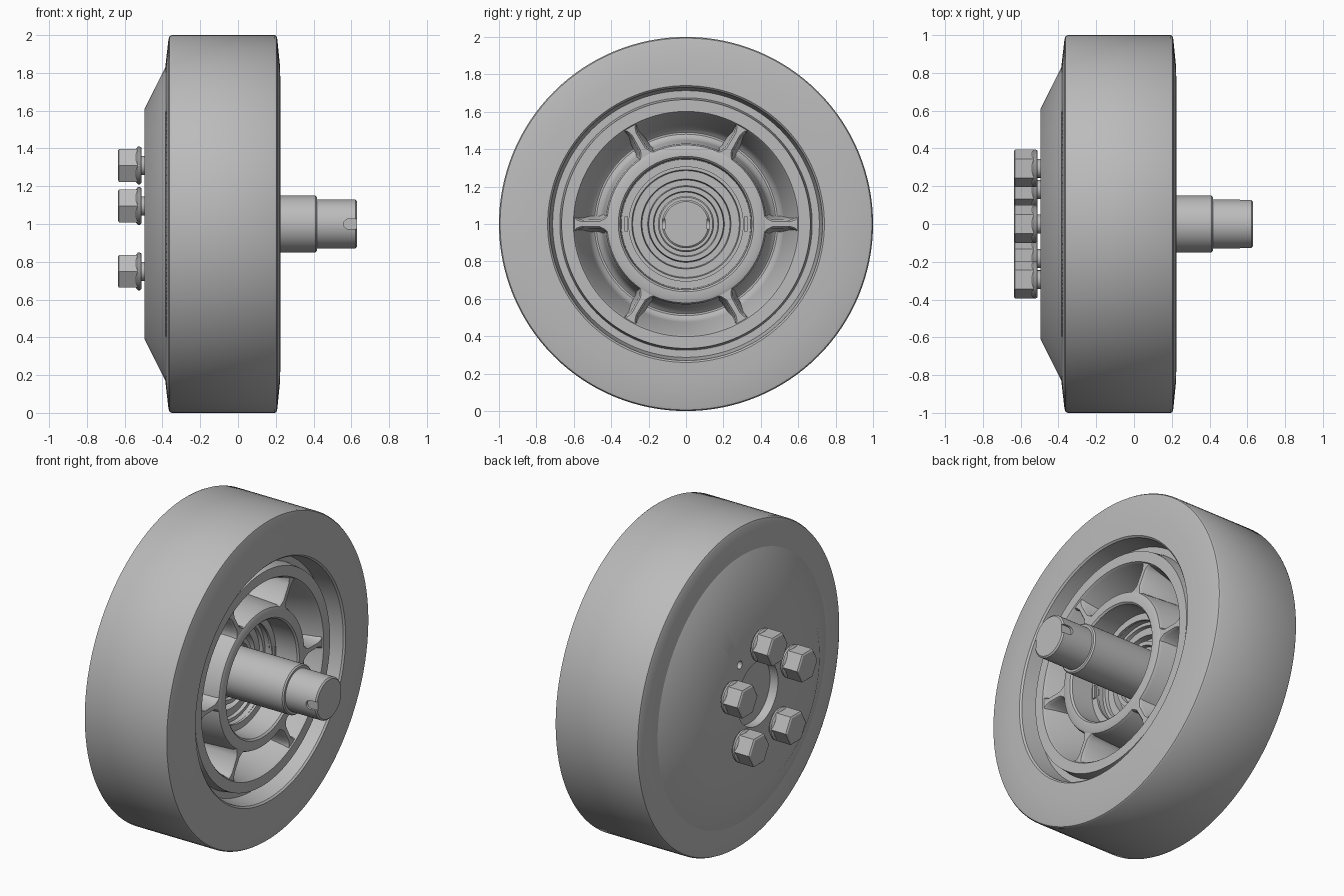
import bpy
import bmesh
from math import cos, sin, pi, radians

cube = bpy.data.objects.get("Cube")
if cube:
    bpy.data.objects.remove(cube, do_unlink=True)

grey = bpy.data.materials.new("plain grey")
grey.use_nodes = True
COLOUR = (0.5, 0.5, 0.5, 1)
grey.diffuse_color = COLOUR
grey.node_tree.nodes["Principled BSDF"].inputs["Base Color"].default_value = COLOUR


def finish(name, bm, at=(0, 0, 1)):
    """Turn a bmesh into a named grey object."""
    bmesh.ops.remove_doubles(bm, verts=bm.verts, dist=1e-5)
    bmesh.ops.recalc_face_normals(bm, faces=bm.faces)
    mesh = bpy.data.meshes.new(name)
    bm.to_mesh(mesh)
    bm.free()
    mesh.materials.append(grey)
    obj = bpy.data.objects.new(name, mesh)
    obj.location = at
    bpy.context.collection.objects.link(obj)
    return obj


def lathe(name, profile, segments=128, closed=True, at=(0, 0, 1)):
    """Revolve (x, radius) points around the x axis."""
    bm = bmesh.new()
    rings = []
    for i in range(segments):
        a = 2 * pi * i / segments
        rings.append([bm.verts.new((x, r * cos(a), r * sin(a))) for x, r in profile])
    count = len(profile)
    for i in range(segments):
        here, there = rings[i], rings[(i + 1) % segments]
        for j in range(count if closed else count - 1):
            k = (j + 1) % count
            bm.faces.new((here[j], here[k], there[k], there[j]))
    return finish(name, bm, at)


def box(name, size, at):
    bm = bmesh.new()
    bmesh.ops.create_cube(bm, size=1)
    bmesh.ops.scale(bm, vec=size, verts=bm.verts)
    return finish(name, bm, at)


def activate(obj):
    bpy.ops.object.select_all(action="DESELECT")
    obj.select_set(True)
    bpy.context.view_layer.objects.active = obj


def cut(target, cutter):
    mod = target.modifiers.new("cut", "BOOLEAN")
    mod.operation = "DIFFERENCE"
    mod.solver = "EXACT"
    mod.object = cutter
    activate(target)
    bpy.ops.object.modifier_apply(modifier=mod.name)
    bpy.data.objects.remove(cutter, do_unlink=True)


def smooth(obj, angle=35):
    activate(obj)
    bpy.ops.object.shade_smooth_by_angle(angle=radians(angle))


# Tyre with rounded shoulders
smooth(lathe("tyre", [
    (-.35, 1), (.195, 1), (.204, .994), (.208, .98), (.222, .84), (.225, .74),
    (.215, .73), (.08, .71), (.08, .61), (-.3, .61), (-.385, .83),
    (-.368, .98), (-.362, .994)]))

# Hub: closed cone-edged back, annular trough and stepped bore on the other side
hub = lathe("hub", [
    (-.385, .83), (-.495, .61), (-.495, .2), (-.2, .2), (-.2, .31), (0, .31),
    (0, .345), (.16, .352), (.17, .362), (.17, .405), (.163, .422), (.145, .43),
    (-.14, .445), (-.185, .46), (-.2, .48), (-.2, .49), (-.185, .51),
    (-.14, .525), (.155, .592), (.17, .602), (.17, .665), (.1, .675),
    (.1, .72), (-.3, .8)])

# Small round hole in the back, between two bolts
hole_angle = radians(54)
cut(hub, lathe("hole_cutter", [(-.6, 0), (-.6, .024), (-.42, .024), (-.42, 0)], 24,
               closed=False, at=(0, .3 * cos(hole_angle), 1 + .3 * sin(hole_angle))))
smooth(hub)

# Six flared spokes across the trough, wider toward its floor
OUTLINE = [(.405, .06), (.432, .035), (.46, .02), (.555, .018), (.585, .028), (.605, .05)]
for n in range(6):
    a = n * pi / 3
    bm = bmesh.new()
    levels = []
    for x, extra in ((-.22, .025), (.15, .004), (.163, -.006)):
        points = [(r, w + extra) for r, w in OUTLINE]
        points += [(r, -w) for r, w in reversed(points)]
        levels.append([bm.verts.new((x, r * cos(a) - w * sin(a), r * sin(a) + w * cos(a)))
                       for r, w in points])
    bm.faces.new(levels[0])
    bm.faces.new(levels[-1])
    for low, high in zip(levels, levels[1:]):
        for j in range(len(low)):
            k = (j + 1) % len(low)
            bm.faces.new((low[j], low[k], high[k], high[j]))
    smooth(finish(f"spoke_{n + 1}", bm), 50)

# Bearing rings and retaining ring in the bore
smooth(lathe("bearing", [
    (-.22, .315), (-.03, .315), (-.03, .29), (-.05, .285), (-.05, .24), (-.09, .235),
    (-.09, .205), (-.04, .2), (-.04, .175), (-.06, .17), (-.06, .14), (-.22, .14)]))
smooth(lathe("retaining_ring", [(.005, .35), (.02, .35), (.02, .305), (.005, .305)]))
for side, label in ((1, "a"), (-1, "b")):
    box(f"retaining_lug_{label}", (.02, .02, .08), (.02, side * .32, 1))

# Stepped shaft with a flange behind the back opening
shaft = lathe("shaft", [
    (-.44, 0), (-.44, .21), (-.38, .21), (-.38, .15), (.41, .15), (.418, .143),
    (.418, .129), (.622, .129), (.63, .12), (.63, 0)], 96, closed=False)

# Round-ended slots on both sides of the shaft tip
for side in (1, -1):
    cut(shaft, box("slot_cutter", (.1, .05, .055), (.637, side * .138, 1)))
    bm = bmesh.new()
    bmesh.ops.create_cone(bm, cap_ends=True, segments=24, radius1=.0275,
                          radius2=.0275, depth=.05)
    for v in bm.verts:
        v.co.y, v.co.z = v.co.z, v.co.y
    cut(shaft, finish("slot_end_cutter", bm, (.587, side * .138, 1)))
smooth(shaft)

# Five flanged hex bolts around the back opening
for n in range(5):
    a = pi / 2 + n * 2 * pi / 5
    at = (0, .31 * cos(a), 1 + .31 * sin(a))
    smooth(lathe(f"bolt_flange_{n + 1}", [
        (-.45, 0), (-.45, .05), (-.512, .05), (-.512, .094), (-.52, .1), (-.53, .1),
        (-.54, .088), (-.545, 0)], 40, closed=False, at=at))
    lathe(f"bolt_head_{n + 1}", [
        (-.53, 0), (-.53, .1), (-.63, .1), (-.636, .09), (-.636, 0)], 6,
        closed=False, at=at)
